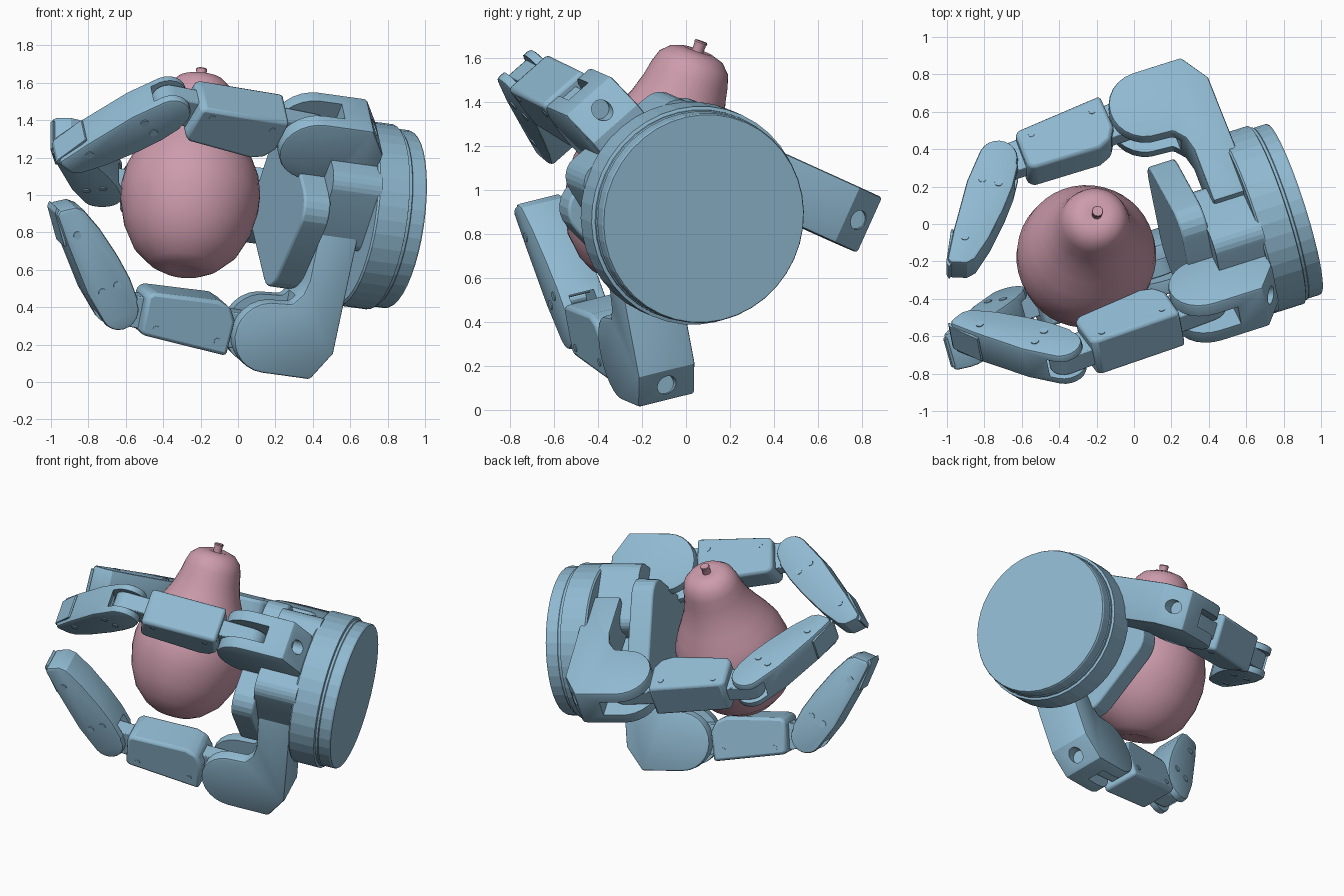
import bpy, bmesh
from math import sin, cos, pi, radians
from mathutils import Vector, Matrix

cube = bpy.data.objects.get("Cube")
if cube:
    bpy.data.objects.remove(cube)


def material(name, rgb):
    m = bpy.data.materials.new(name)
    m.use_nodes = True
    m.diffuse_color = (*rgb, 1)
    m.node_tree.nodes["Principled BSDF"].inputs["Base Color"].default_value = (*rgb, 1)
    return m


BLUE = material("steel blue", (0.28, 0.49, 0.64))
PINK = material("dusty pink", (0.61, 0.33, 0.41))


def finish(name, bm, mat, frame):
    bmesh.ops.recalc_face_normals(bm, faces=bm.faces)
    mesh = bpy.data.meshes.new(name)
    bm.to_mesh(mesh)
    bm.free()
    mesh.materials.append(mat)
    ob = bpy.data.objects.new(name, mesh)
    bpy.context.collection.objects.link(ob)
    ob.matrix_world = frame
    return ob


def activate(ob):
    bpy.ops.object.select_all(action='DESELECT')
    ob.select_set(True)
    bpy.context.view_layer.objects.active = ob


def smooth(ob, angle):
    activate(ob)
    bpy.ops.object.shade_smooth_by_angle(angle=radians(angle))


def prism(name, pts, lo, hi, frame, place, bevel=0.0, round_corners=0.0):
    """Extrude a 2D outline from lo to hi; place maps (a, b, t) to local axes."""
    bm = bmesh.new()
    face = bm.faces.new([bm.verts.new(place(a, b, lo)) for a, b in pts])
    step = Vector(place(0, 0, hi)) - Vector(place(0, 0, lo))
    new = bmesh.ops.extrude_face_region(bm, geom=[face])["geom"]
    bmesh.ops.translate(bm, vec=step, verts=[g for g in new if isinstance(g, bmesh.types.BMVert)])
    if round_corners:
        sides = [e for e in bm.edges
                 if (e.verts[0].co - e.verts[1].co).cross(step).length < 1e-5]
        bmesh.ops.bevel(bm, geom=sides, offset=round_corners, segments=6,
                        profile=0.5, affect='EDGES')
    ob = finish(name, bm, BLUE, frame)
    if bevel:
        mod = ob.modifiers.new("edge", 'BEVEL')
        mod.width, mod.segments = bevel, 2
        mod.limit_method, mod.angle_limit = 'ANGLE', radians(35)
    return ob


def lathe(name, profile, steps, mat, frame):
    bm = bmesh.new()
    vs = [bm.verts.new((r, 0, z)) for r, z in profile]
    edges = [bm.edges.new(p) for p in zip(vs, vs[1:])]
    bmesh.ops.spin(bm, geom=vs + edges, cent=(0, 0, 0), axis=(0, 0, 1),
                   angle=2 * pi, steps=steps, use_merge=True)
    bmesh.ops.remove_doubles(bm, verts=bm.verts, dist=1e-4)
    return finish(name, bm, mat, frame)


def cut(ob, cutter):
    """Apply the object's modifiers, subtract the cutter and discard it."""
    mod = ob.modifiers.new("cut", 'BOOLEAN')
    mod.operation, mod.solver, mod.object = 'DIFFERENCE', 'EXACT', cutter
    cutter.hide_render = True
    bpy.context.view_layer.update()
    activate(ob)
    for m in list(ob.modifiers):
        bpy.ops.object.modifier_apply(modifier=m.name)
    bpy.data.objects.remove(cutter)


def arc(cx, cy, rad, start, end, n=12):
    angles = [radians(start + (end - start) * i / n) for i in range(n + 1)]
    return [(cx + rad * cos(a), cy + rad * sin(a)) for a in angles]


def turn(pts, centre, degrees):
    c, s = cos(radians(degrees)), sin(radians(degrees))
    return [(centre[0] + (x - centre[0]) * c - (y - centre[1]) * s,
             centre[1] + (x - centre[0]) * s + (y - centre[1]) * c) for x, y in pts]


def box(s0, s1, r0, r1):
    return [(s0, r0), (s1, r0), (s1, r1), (s0, r1)]


def frame_of(origin, radial):
    """Local x points outward, local z points from the mount towards the fingertips."""
    x = (radial - FORWARD * radial.dot(FORWARD)).normalized()
    m = Matrix((x, FORWARD.cross(x), FORWARD)).transposed().to_4x4()
    m.translation = origin
    return m


FORWARD = Vector((-0.945, -0.30, 0.13)).normalized()
MOUNT = Vector((0.855, 0.08, 0.87))
UPPER = Vector((0.29, -0.58, 0.76))
REAR = Vector((-.33, .86, -.39))
hand = frame_of(MOUNT, UPPER)
side = hand.to_3x3().col[1]


def along_hand(a, b, t):
    return (a, b, t)


def across_finger(a, b, t):
    return (b, t, a)


# Mounting drum
drum = lathe("mount_drum", [(0, 0), (.475, 0), (.48, .01), (.48, .08), (.485, .085), (.485, .10),
                            (.50, .105), (.50, .27), (.49, .28), (0, .28)], 40, BLUE, hand)
smooth(drum, 5)

# Palm plate and the housing behind it
palm = prism("palm_plate", [(.33, .43), (-.37, .35), (-.37, -.35), (.33, -.43)],
             .53, .68, hand, along_hand, .012, .15)
housing = prism("palm_housing", [(.45, .31), (-.02, .36), (-.02, -.36), (.45, -.31)],
                .26, .54, hand, along_hand, 0, .09)
for ob in (palm, housing):
    smooth(ob, 12)

JOINT, TIP_JOINT = (.70, .57), (1.53, .53)


def finger(label, pivot, radial, open_angle):
    frame = frame_of(pivot, radial)

    def solid(part, pts, half, bevel=0.0):
        return prism(label + "_" + part, pts, -half, half, frame, across_finger, bevel)

    def link_pose(pts):
        return turn(pts, JOINT, open_angle)

    def tip_pose(pts):
        return link_pose(turn(pts, TIP_JOINT, -open_angle * .25))

    # Knuckle arm with rounded fork and a round pocket in the outer corner
    knuckle = solid("knuckle", [(.31, -.10), (.32, .60), (.42, .755)]
                    + arc(.69, .56, .195, 90, -80)
                    + [(.60, .36), (.55, .30), (.53, .22), (.53, -.10)], .138, .014)
    cut(knuckle, solid("slot", box(.57, 1.0, .3, .9), .06))
    bm = bmesh.new()
    bmesh.ops.create_cone(bm, cap_ends=True, segments=24, radius1=.045, radius2=.045, depth=.16,
                          matrix=Matrix.Translation((.675, 0, .33)))
    cut(knuckle, finish(label + "_pocket", bm, BLUE, frame))

    # Inner bar joining both hinges, and the box-shaped middle link
    bar = solid("hinge_bar", link_pose(arc(*JOINT, .10, 90, 270) + arc(*TIP_JOINT, .085, -90, 90)),
                .056, .006)
    link = solid("middle_link", link_pose([(.90, .695), (1.385, .645), (1.40, .62), (1.40, .43),
                                           (1.37, .405), (1.0, .40), (.93, .43), (.89, .50)]),
                 .122, .02)

    # Tapered fingertip, forked at its base
    tip = solid("tip", tip_pose(arc(1.53, .535, .105, 215, 45, 10)[::-1]
                                + [(1.445, .455), (1.51, .35), (1.60, .24), (1.73, .105),
                                   (1.84, .015), (1.89, .005), (1.97, .035), (1.98, .065),
                                   (1.895, .21), (1.73, .465)]), .105, .024)
    cut(tip, solid("tip_slot", tip_pose(box(1.38, 1.64, .39, .71)), .06))

    # Nail plate along the back of the fingertip
    nail = solid("nail", tip_pose([(1.89, .227), (1.902, .23), (1.99, .055), (1.985, .025),
                                   (1.97, .035)]), .08, .002)
    parts = [knuckle, bar, link, tip, nail]

    # Screw heads on both flanks
    for s, r in ((1.575, .395), (1.65, .445), (1.85, .155)):
        parts.append(solid("tip_screw", tip_pose(arc(s, r, .022, 0, 330, 11)), .110))
    for s, r in ((.97, .62), (1.32, .60)):
        parts.append(solid("link_screw", link_pose(arc(s, r, .018, 0, 330, 11)), .126))
    for ob in parts:
        smooth(ob, 25)


finger("lower_finger", MOUNT - side * .24, Vector((-.19, .185, -.962)), 0)
finger("rear_finger", MOUNT + side * .32 - FORWARD * .08 - REAR * .04, REAR, 0)
finger("upper_finger", MOUNT - UPPER * .07 - FORWARD * .05, Vector((.295, -.60, .745)), 8)

# Pear-shaped fruit with its stem
lean = Vector((.09, .355, 1)).to_track_quat('Z', 'Y').to_matrix().to_4x4()
lean.translation = (-.255, -.17, 1.0)
pear = lathe("pear_body", [(0, -.42), (.07, -.425), (.12, -.43), (.19, -.395), (.28, -.31),
                           (.34, -.19), (.37, -.06), (.373, .03), (.355, .13), (.315, .22),
                           (.267, .31), (.224, .40), (.197, .49), (.183, .56), (.165, .615),
                           (.125, .655), (.07, .673), (.03, .665), (0, .66)], 40, PINK, lean)
stem = lathe("pear_stem", [(0, .64), (.027, .64), (.027, .70), (.031, .712), (.028, .718),
                           (0, .718)], 14, PINK, lean)
smooth(pear, 60)
smooth(stem, 40)
